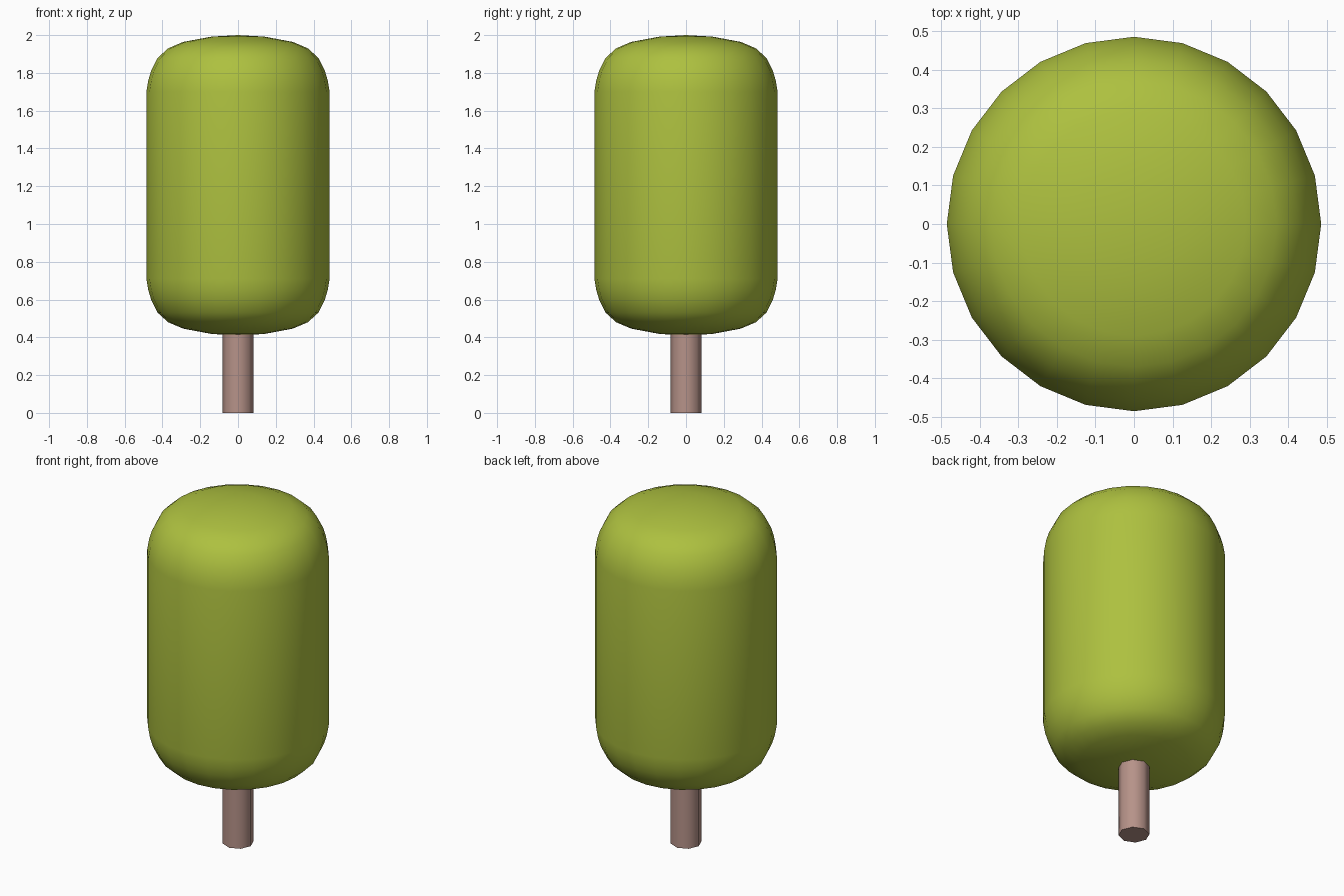
import bpy, bmesh, math

if "Cube" in bpy.data.objects:
    bpy.data.objects.remove(bpy.data.objects["Cube"])


def lathe(name, profile, sides, color, angle):
    """Revolve (radius, z) points about the z axis; radius 0 makes a pole."""
    bm = bmesh.new()
    rings = []
    for r, z in profile:
        if r == 0:
            rings.append([bm.verts.new((0, 0, z))] * sides)
        else:
            rings.append([bm.verts.new((r * math.cos(2 * math.pi * i / sides),
                                        r * math.sin(2 * math.pi * i / sides), z))
                          for i in range(sides)])
    for a, b in zip(rings, rings[1:]):
        for i in range(sides):
            j = (i + 1) % sides
            bm.faces.new(list(dict.fromkeys((a[i], a[j], b[j], b[i]))))
    bmesh.ops.recalc_face_normals(bm, faces=bm.faces)
    mesh = bpy.data.meshes.new(name)
    bm.to_mesh(mesh)
    bm.free()
    obj = bpy.data.objects.new(name, mesh)
    bpy.context.collection.objects.link(obj)
    mat = bpy.data.materials.new(name + "_color")
    mat.diffuse_color = color
    mat.use_nodes = True
    mat.node_tree.nodes["Principled BSDF"].inputs["Base Color"].default_value = mat.diffuse_color
    mesh.materials.append(mat)
    bpy.ops.object.select_all(action='DESELECT')
    obj.select_set(True)
    bpy.context.view_layer.objects.active = obj
    bpy.ops.object.shade_smooth_by_angle(angle=math.radians(angle))
    return obj


# Rounded leafy crown: the same shoulder curve mirrored top and bottom
shoulder = [(0, 0), (0.14, 0.008), (0.29, 0.036), (0.37, 0.07),
            (0.425, 0.12), (0.46, 0.19), (0.475, 0.24), (0.485, 0.30)]
lower = [(r, 0.41 + d) for r, d in shoulder]
upper = [(r, 2.0 - d) for r, d in reversed(shoulder)]
lathe("crown", lower + upper, 24, (0.42, 0.53, 0.05, 1), 60)

# Eight-sided trunk reaching into the crown
lathe("trunk", [(0, 0), (0.083, 0), (0.083, 0.5), (0, 0.5)], 8,
      (0.47, 0.29, 0.25, 1), 60)
